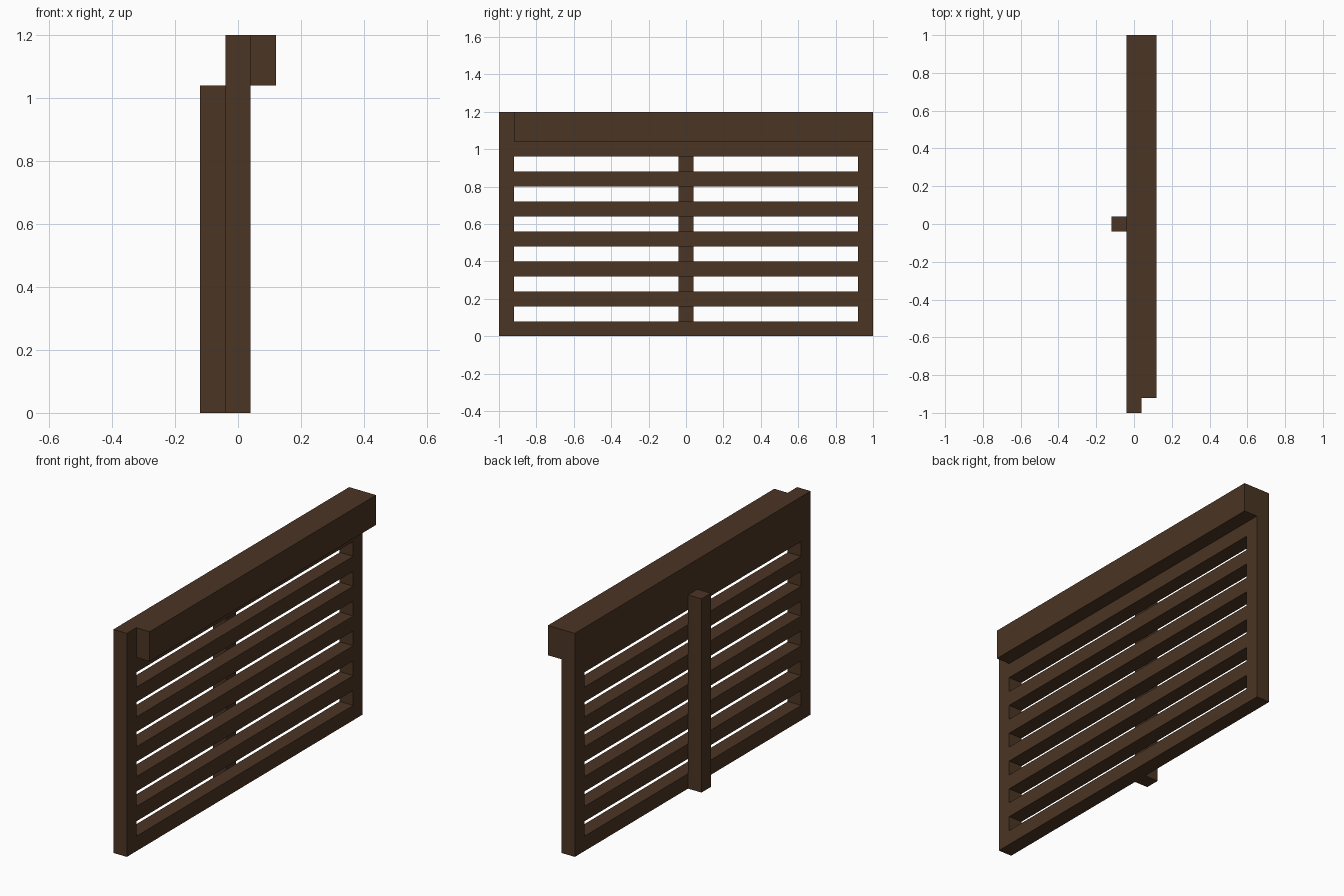
import bpy
import bmesh

if "Cube" in bpy.data.objects:
    bpy.data.objects.remove(bpy.data.objects["Cube"], do_unlink=True)

# Single dark wood colour
wood = bpy.data.materials.new("dark_brown_wood")
wood.use_nodes = True
COLOUR = (0.07, 0.035, 0.017, 1.0)
wood.diffuse_color = COLOUR
bsdf = next(n for n in wood.node_tree.nodes if n.type == "BSDF_PRINCIPLED")
bsdf.inputs["Base Color"].default_value = COLOUR

T = 0.08          # timber thickness, the unit of the whole fence
H = T / 2
HEIGHT = 1.2
HEADER_BASE = HEIGHT - 2 * T


def beam(name, x, y, z):
    """Box spanning the given (min, max) ranges."""
    bm = bmesh.new()
    bmesh.ops.create_cube(bm, size=1)
    for v in bm.verts:
        v.co = [lo + (c + 0.5) * (hi - lo) for c, (lo, hi) in zip(v.co, (x, y, z))]
    mesh = bpy.data.meshes.new(name)
    bm.to_mesh(mesh)
    bm.free()
    mesh.materials.append(wood)
    obj = bpy.data.objects.new(name, mesh)
    bpy.context.collection.objects.link(obj)
    return obj


panel_x = (-H, H)
inner = 1 - T

# End posts
beam("front_post", panel_x, (-1, -inner), (0, HEIGHT))
beam("back_post", panel_x, (inner, 1), (0, HEIGHT))

# Evenly spaced slats with gaps as tall as the slats
for i in range(6):
    z = 2 * T * i
    beam(f"slat_{i + 1}", panel_x, (-inner, inner), (z, z + T))

# Wide top board
beam("top_board", panel_x, (-inner, inner), (HEIGHT - 3 * T, HEIGHT))

# Overhanging rail on one side, stopping short of the front post
beam("top_rail", (H, H + T), (-inner, 1), (HEADER_BASE, HEIGHT))

# Central support on the other side
beam("support_post", (-H - T, -H), (-H, H), (0, HEADER_BASE))
